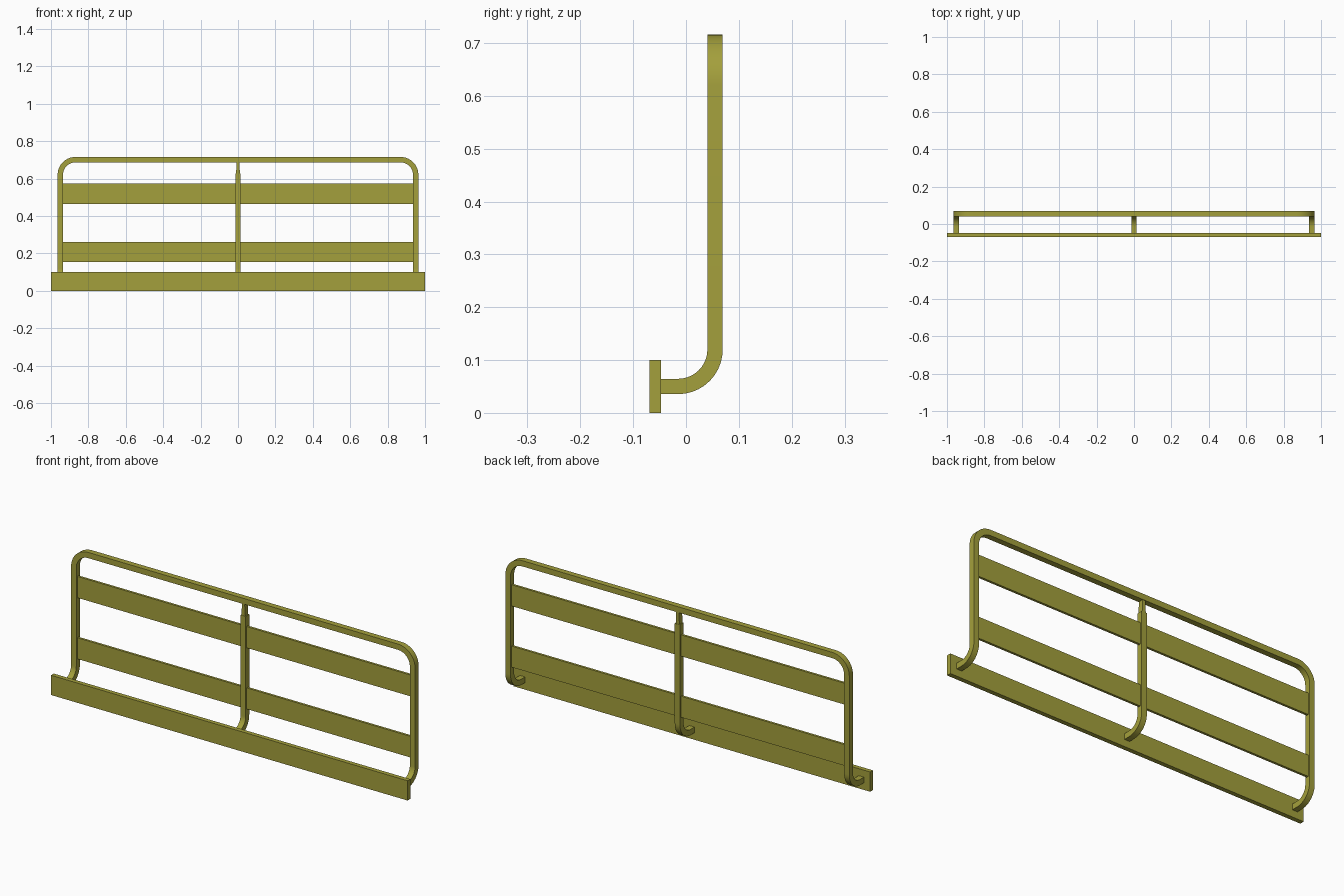
import bpy, bmesh
from math import sin, cos, pi
from mathutils import Vector

if "Cube" in bpy.data.objects:
    bpy.data.objects.remove(bpy.data.objects["Cube"])

H = 0.0145                      # half width of the square tube
LEG_X, TUBE_Y, TOP_Z = 0.95, 0.055, 0.7015
FOOT_Y, FOOT_Z = -0.05, 0.05
R_FOOT, R_TOP = 0.07, 0.081     # centreline bend radii
X, Y, Z = Vector((1, 0, 0)), Vector((0, 1, 0)), Vector((0, 0, 1))

paint = bpy.data.materials.new("olive_paint")
paint.diffuse_color = (0.37, 0.35, 0.045, 1)
paint.use_nodes = True
paint.node_tree.nodes["Principled BSDF"].inputs["Base Color"].default_value = paint.diffuse_color


def finish(name, bm, smooth=False):
    bmesh.ops.recalc_face_normals(bm, faces=bm.faces)
    me = bpy.data.meshes.new(name)
    bm.to_mesh(me)
    bm.free()
    me.materials.append(paint)
    ob = bpy.data.objects.new(name, me)
    bpy.context.collection.objects.link(ob)
    if smooth:
        bpy.context.view_layer.objects.active = ob
        ob.select_set(True)
        bpy.ops.object.shade_smooth_by_angle(angle=0.6)
        ob.select_set(False)
    return ob


def box(name, x0, x1, y0, y1, z0, z1):
    bm = bmesh.new()
    bmesh.ops.create_cube(bm, size=1)
    for v in bm.verts:
        v.co = Vector(((x0 + x1) / 2 + v.co.x * (x1 - x0),
                       (y0 + y1) / 2 + v.co.y * (y1 - y0),
                       (z0 + z1) / 2 + v.co.z * (z1 - z0)))
    return finish(name, bm)


def sweep(name, stations):
    """Skin a square tube through (centre, half-axis u, half-axis v) stations."""
    bm = bmesh.new()
    rings = [[bm.verts.new(p + u * a + v * b)
              for a, b in ((-1, -1), (1, -1), (1, 1), (-1, 1))]
             for p, u, v in stations]
    for r, s in zip(rings, rings[1:]):
        for i in range(4):
            j = (i + 1) % 4
            bm.faces.new((r[i], r[j], s[j], s[i]))
    bm.faces.new(rings[0])
    bm.faces.new(rings[-1])
    return finish(name, bm, smooth=True)


def foot(x, n=10):
    """Stations from the board, back and up round the lower bend."""
    out = [(Vector((x, FOOT_Y, FOOT_Z)), X * H, -Z * -H)]
    out[0] = (out[0][0], X * H, -Z * H)
    for i in range(n + 1):
        a = pi / 2 * i / n
        p = Vector((x, TUBE_Y - R_FOOT + R_FOOT * sin(a), FOOT_Z + R_FOOT - R_FOOT * cos(a)))
        out.append((p, X * H, Vector((0, sin(a), -cos(a))) * H))
    # outward direction of the bend becomes +y on the upright
    out[0] = (out[0][0], X * H, Vector((0, 0, -1)) * H)
    return out


# Hooped outer frame: left foot, left corner, right corner, right foot
def corner(cx, a0, a1, n=10):
    out = []
    for i in range(n + 1):
        a = a0 + (a1 - a0) * i / n
        d = Vector((cos(a), 0, sin(a)))
        out.append((Vector((cx, TUBE_Y, TOP_Z - R_TOP)) + d * R_TOP, -d * H, Y * H))
    return out


cx = LEG_X - R_TOP
right = [(p, -u, v) for p, u, v in reversed(foot(LEG_X))]
sweep("outer_frame", foot(-LEG_X) + corner(-cx, pi, pi / 2) + corner(cx, pi / 2, 0) + right)

# Centre post with a slimmer neck reaching the top rail
sweep("centre_post", foot(0) + [(Vector((0, TUBE_Y, 0.627)), X * H, Y * H)])
sweep("post_neck", [(Vector((0, TUBE_Y, 0.62)), X * 0.0105, Y * 0.0125),
                    (Vector((0, TUBE_Y, 0.69)), X * 0.0075, Y * 0.0125)])

# Horizontal slats
for name, z0, z1 in (("lower_slat", 0.155, 0.262), ("upper_slat", 0.465, 0.573)):
    box(name, -0.94, 0.94, TUBE_Y - 0.006, TUBE_Y + 0.006, z0, z1)

# Mounting board along the bottom front
box("base_board", -1, 1, -0.0695, -0.047, 0, 0.1)
